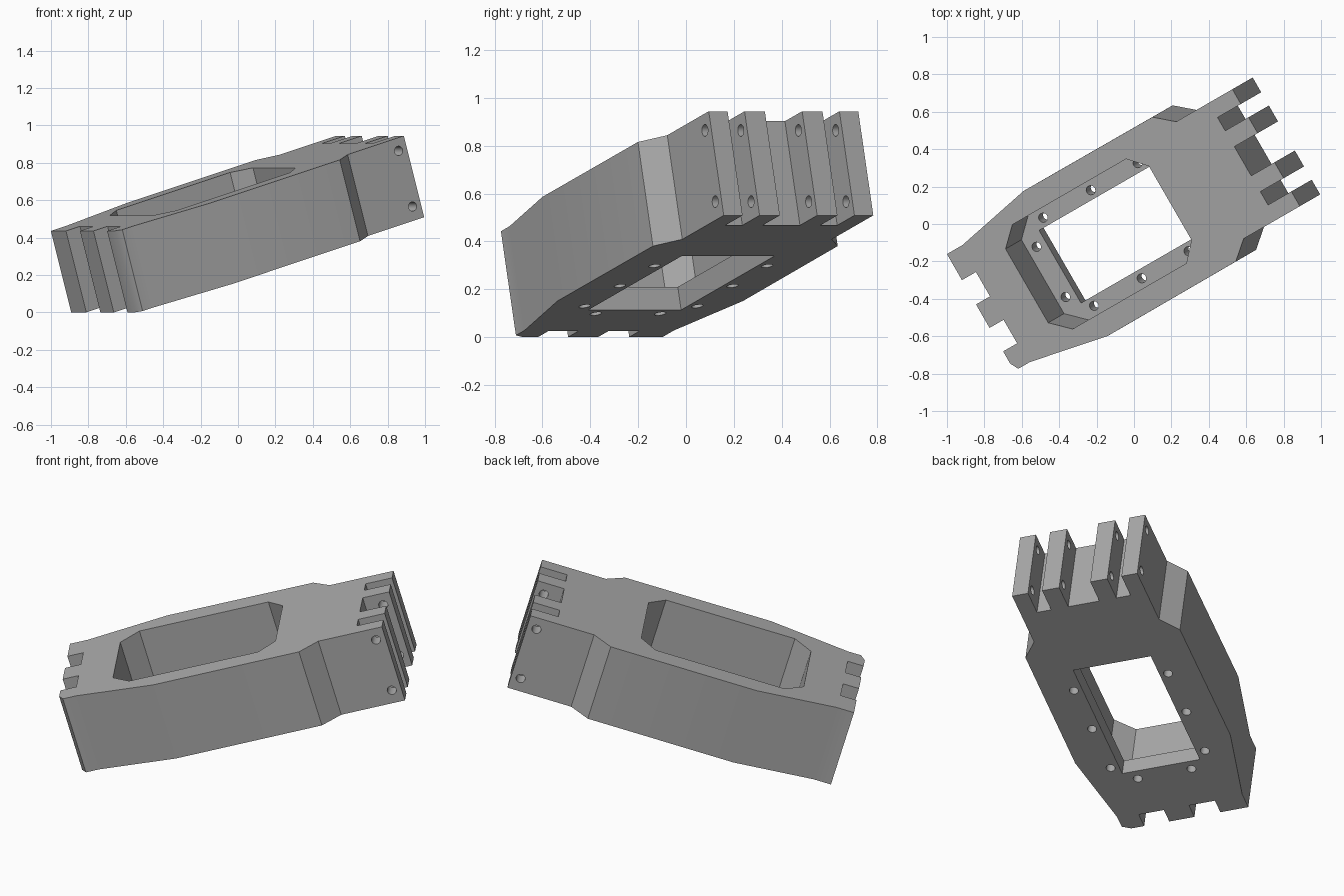
import bpy, bmesh, math
from mathutils import Matrix, Vector

if "Cube" in bpy.data.objects:
    bpy.data.objects.remove(bpy.data.objects["Cube"], do_unlink=True)

LENGTH, THICK, LIP = 1.834, 0.453, 0.1
TILT, YAW = math.radians(16.1), math.radians(30)

grey = bpy.data.materials.new("plain_grey")
grey.use_nodes = True
colour = (0.4, 0.4, 0.4, 1)
grey.diffuse_color = colour
grey.node_tree.nodes["Principled BSDF"].inputs["Base Color"].default_value = colour


def finish(bm, name):
    bmesh.ops.recalc_face_normals(bm, faces=bm.faces[:])
    mesh = bpy.data.meshes.new(name)
    bm.to_mesh(mesh)
    bm.free()
    mesh.materials.append(grey)
    obj = bpy.data.objects.new(name, mesh)
    bpy.context.collection.objects.link(obj)
    return obj


def prism(name, outline, low, high):
    """Extrude a flat outline between two heights."""
    bm = bmesh.new()
    face = bm.faces.new([bm.verts.new((x, y, low)) for x, y in outline])
    out = bmesh.ops.extrude_face_region(bm, geom=[face])
    verts = [g for g in out["geom"] if isinstance(g, bmesh.types.BMVert)]
    bmesh.ops.translate(bm, verts=verts, vec=(0, 0, high - low))
    return finish(bm, name)


def rod(name, centre, length, across=False):
    """Round drill for a bolt hole, upright or across the width."""
    turn = Matrix.Rotation(math.pi / 2, 4, "X") if across else Matrix()
    bm = bmesh.new()
    bmesh.ops.create_cone(bm, cap_ends=True, segments=24, radius1=0.025, radius2=0.025,
                          depth=length, matrix=Matrix.Translation(centre) @ turn)
    return finish(bm, name)


def rect(u0, u1, v0, v1):
    return [(u0, v0), (u1, v0), (u1, v1), (u0, v1)]


def notched(u_end, u_floor, slots):
    """Points along an end edge with rectangular slots."""
    pts = []
    for a, b in slots:
        pts += [(u_end, a), (u_floor, a), (u_floor, b), (u_end, b)]
    return pts


# Outline: waisted sides, four prongs at one end, three at the other
side = [(0.1, 0.361), (0.544, 0.448), (1.371, 0.446), (1.473, 0.361), (LENGTH, 0.361)]
prongs = notched(LENGTH, LENGTH - 0.15, [(-0.27, -0.188), (-0.09, 0.09), (0.188, 0.27)])
tail = notched(0, 0.09, [(0.2, 0.05), (-0.095, -0.24)])
outline = ([(0.025, -0.361)] + [(u, -v) for u, v in side] + prongs + side[::-1]
           + [(0, 0.361)] + tail + [(0, -0.315)])
body = prism("housing_body", outline, 0, THICK)

# Deep pocket with clipped corners, and the window in its floor
u0, u1, v0, v1 = 0.297, 1.218, 0.228, 0.322
pocket = [(u0, -v0), (u0 + 0.1, -v1), (u1 - 0.09, -v1), (u1, -v0),
          (u1, v0), (u1 - 0.09, v1), (u0 + 0.1, v1), (u0, v0)]
cutters = [prism("pocket_cutter", pocket, LIP, THICK + 0.2),
           prism("window_cutter", rect(0.408, u1, -0.224, 0.224), -0.1, LIP + 0.1)]

# Bolt holes through the lip, and pin holes through the prongs
for s in (-1, 1):
    for u, v in [(0.35, 0.155), (0.463, 0.272), (0.769, 0.272), (1.07, 0.272)]:
        cutters.append(rod("lip_hole_cutter", (u, s * v, LIP / 2), 0.2))
for w in (0.075, 0.385):
    cutters.append(rod("pin_hole_cutter", (1.781, 0, w), 1, across=True))

bpy.context.view_layer.objects.active = body
for cutter in cutters:
    cutter.hide_render = True
    mod = body.modifiers.new("cut", "BOOLEAN")
    mod.operation, mod.solver, mod.object = "DIFFERENCE", "EXACT", cutter
    bpy.ops.object.modifier_apply(modifier=mod.name)
    bpy.data.objects.remove(cutter, do_unlink=True)

# Tilt the block up, turn it, and set it in place
start = Matrix.Translation(Vector((-0.821, 0, 0)))
body.data.transform(Matrix.Rotation(YAW, 4, "Z") @ start @ Matrix.Rotation(-TILT, 4, "Y"))

bpy.ops.object.select_all(action="DESELECT")
body.select_set(True)
bpy.ops.object.shade_smooth_by_angle(angle=math.radians(30))
